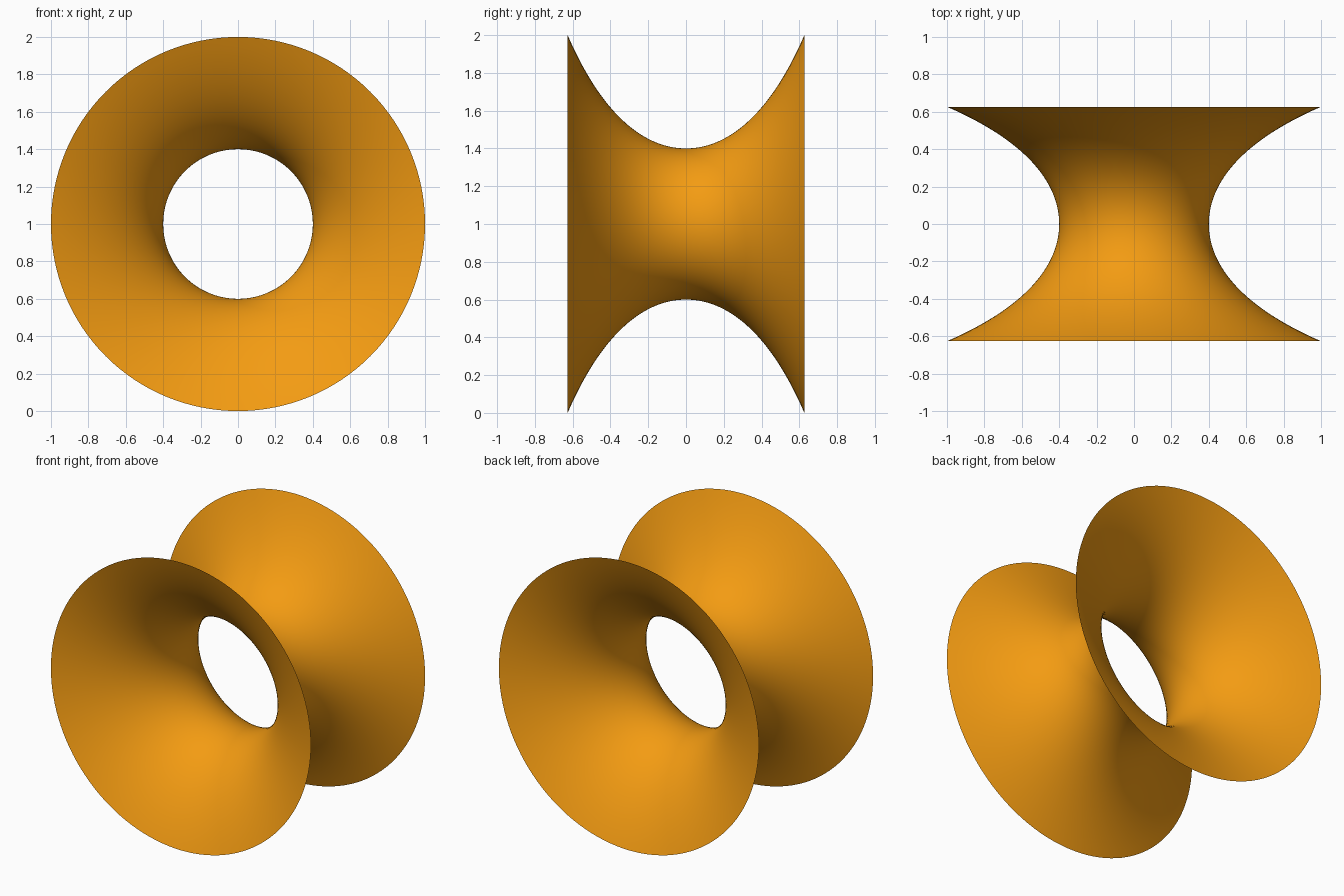
import bpy, bmesh, math

if "Cube" in bpy.data.objects:
    bpy.data.objects.remove(bpy.data.objects["Cube"])

NECK, RIM = 0.4, 1.0          # waist and rim radius
SEGMENTS, RINGS = 128, 64
HALF = math.acosh(RIM / NECK)  # profile parameter at the rim

# Catenoid: open cosh profile swept around the y axis
bm = bmesh.new()
rings = []
for i in range(RINGS + 1):
    t = -HALF + 2 * HALF * i / RINGS
    r, y = NECK * math.cosh(t), NECK * t
    rings.append([bm.verts.new((r * math.cos(a), y, 1 + r * math.sin(a)))
                  for a in (2 * math.pi * j / SEGMENTS for j in range(SEGMENTS))])
for lower, upper in zip(rings, rings[1:]):
    for j in range(SEGMENTS):
        k = (j + 1) % SEGMENTS
        face = bm.faces.new((lower[j], upper[j], upper[k], lower[k]))
        face.smooth = True

mesh = bpy.data.meshes.new("catenoid_surface")
bm.to_mesh(mesh)
bm.free()
surface = bpy.data.objects.new("catenoid_surface", mesh)
bpy.context.collection.objects.link(surface)

# Orange finish
orange = bpy.data.materials.new("orange")
orange.diffuse_color = (0.9, 0.33, 0.006, 1)
orange.use_nodes = True
orange.node_tree.nodes["Principled BSDF"].inputs["Base Color"].default_value = orange.diffuse_color
mesh.materials.append(orange)
